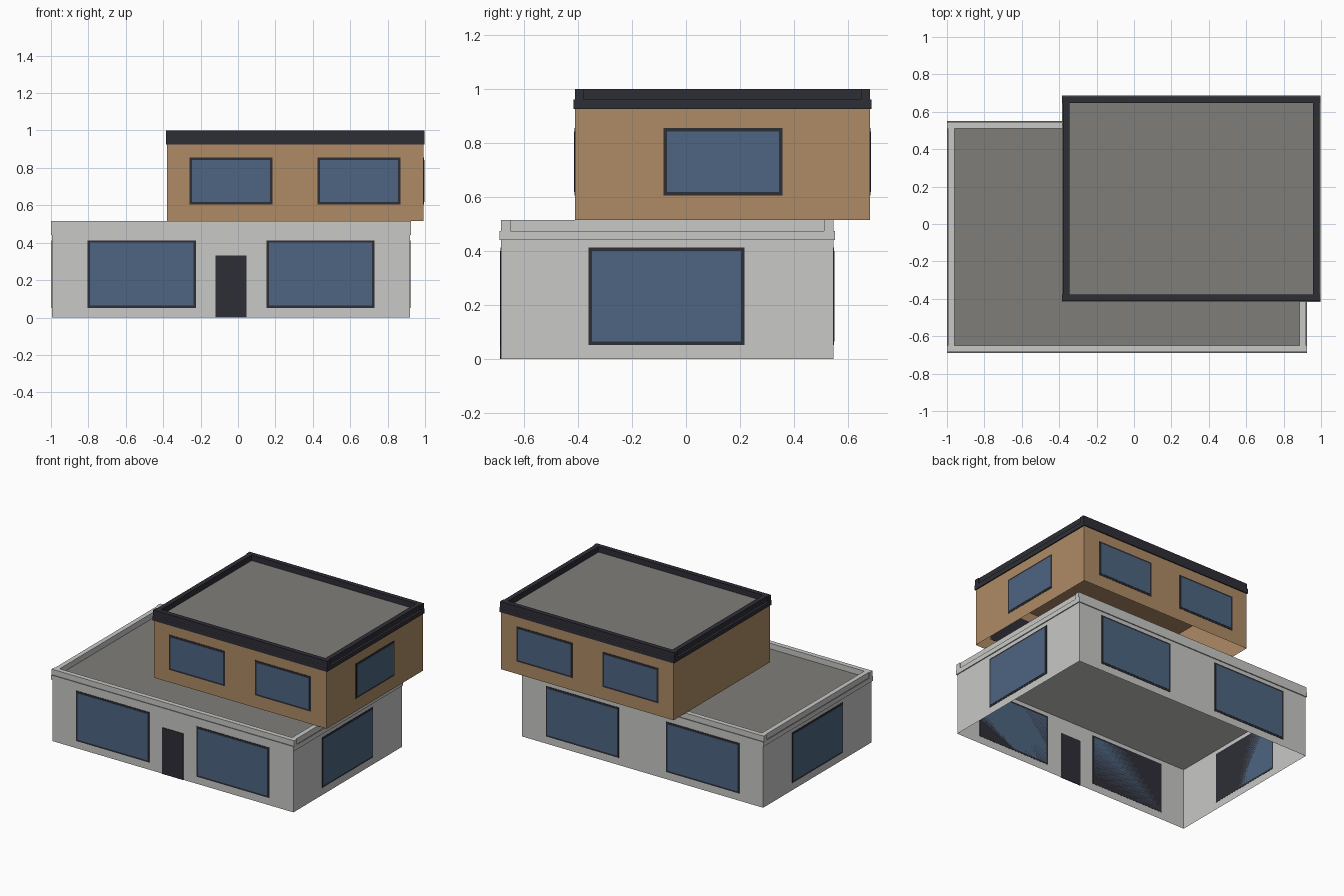
import bpy
import bmesh

if "Cube" in bpy.data.objects:
    bpy.data.objects.remove(bpy.data.objects["Cube"])


def material(name, rgb):
    m = bpy.data.materials.new(name)
    m.diffuse_color = (*rgb, 1.0)
    m.use_nodes = True
    m.node_tree.nodes["Principled BSDF"].inputs["Base Color"].default_value = m.diffuse_color
    return m


RENDER = material("light_grey_render", (0.58, 0.58, 0.57))
TIMBER = material("tan_timber", (0.42, 0.26, 0.13))
ROOF = material("roof_grey", (0.212, 0.208, 0.19))
DARK = material("dark_trim", (0.027, 0.027, 0.037))
GLASS = material("blue_glass", (0.076, 0.13, 0.223))


def box(name, x, y, z, mat, top=None, open_bottom=False):
    """Box from (min, max) ranges, with optional top colour and open underside."""
    bm = bmesh.new()
    bmesh.ops.create_cube(bm, size=1.0)
    for v in bm.verts:
        v.co = [r[0] + (c + 0.5) * (r[1] - r[0]) for c, r in zip(v.co, (x, y, z))]
    bm.normal_update()
    if open_bottom:
        low = [f for f in bm.faces if f.normal.z < -0.5]
        bmesh.ops.delete(bm, geom=low, context='FACES_ONLY')
    if top:
        for f in bm.faces:
            f.material_index = 1 if f.normal.z > 0.5 else 0
    me = bpy.data.meshes.new(name)
    bm.to_mesh(me)
    bm.free()
    me.materials.append(mat)
    if top:
        me.materials.append(top)
    ob = bpy.data.objects.new(name, me)
    bpy.context.collection.objects.link(ob)
    return ob


def storey(name, x, y, z0, z1, wall, trim):
    """Open-bottomed walls, a projecting roof slab and a parapet around it."""
    lip, thick, slab, rise = 0.006, 0.034, 0.034, 0.04
    box(name + "_walls", x, y, (z0, z1 - 0.001), wall, open_bottom=True)
    wide = (x[0] - lip, x[1] + lip)
    deep = (y[0] - lip, y[1] + lip)
    zs = z1 + slab
    box(name + "_roof_slab", wide, deep, (z1, zs), trim, top=ROOF)
    zp = (zs, zs + rise)
    # Front and back parapets run the full width, the sides fit between them
    box(name + "_parapet_front", wide, (y[0], y[0] + thick), zp, trim)
    box(name + "_parapet_back", wide, (y[1] - thick, y[1]), zp, trim)
    inner = (y[0] + thick, y[1] - thick)
    box(name + "_parapet_left", (x[0], x[0] + thick), inner, zp, trim)
    box(name + "_parapet_right", (x[1] - thick, x[1]), inner, zp, trim)


def panel(name, axis, wall, sign, span, z, mat, depth):
    """Thin plate on the wall plane at the given x (axis 0) or y (axis 1)."""
    d = tuple(sorted((wall - 0.001 * sign, wall + depth * sign)))
    if axis == 0:
        box(name, d, span, z, mat)
    else:
        box(name, span, d, z, mat)


def window(name, axis, wall, sign, span, z, edge=0.013):
    panel(name + "_frame", axis, wall, sign, span, z, DARK, 0.002)
    panel(name + "_glass", axis, wall, sign, (span[0] + edge, span[1] - edge),
          (z[0] + edge, z[1] - edge), GLASS, 0.004)


# Storeys
LX, LY = (-0.994, 0.919), (-0.684, 0.545)
UX, UY = (-0.379, 0.992), (-0.411, 0.681)
storey("lower", LX, LY, 0.0, 0.441, RENDER, RENDER)
storey("upper", UX, UY, 0.515, 0.926, TIMBER, DARK)

# Paired windows, the same on front and back
LZ, UZ = (0.052, 0.413), (0.605, 0.856)
for side, sign, i in (("front", -1, 0), ("back", 1, 1)):
    for n, span in enumerate(((-0.805, -0.225), (0.152, 0.73))):
        window(f"lower_{side}_window_{n}", 1, LY[i], sign, span, LZ)
    for n, span in enumerate(((-0.258, 0.185), (0.425, 0.868))):
        window(f"upper_{side}_window_{n}", 1, UY[i], sign, span, UZ)

# Single side windows
window("lower_left_window", 0, LX[0], -1, (-0.36, 0.217), LZ)
window("lower_right_window", 0, LX[1], 1, (-0.36, 0.217), LZ)
window("upper_right_window", 0, UX[1], 1, (-0.083, 0.357), UZ)

# Front door
panel("front_door", 1, LY[0], -1, (-0.12, 0.045), (0.0, 0.332), DARK, 0.004)
